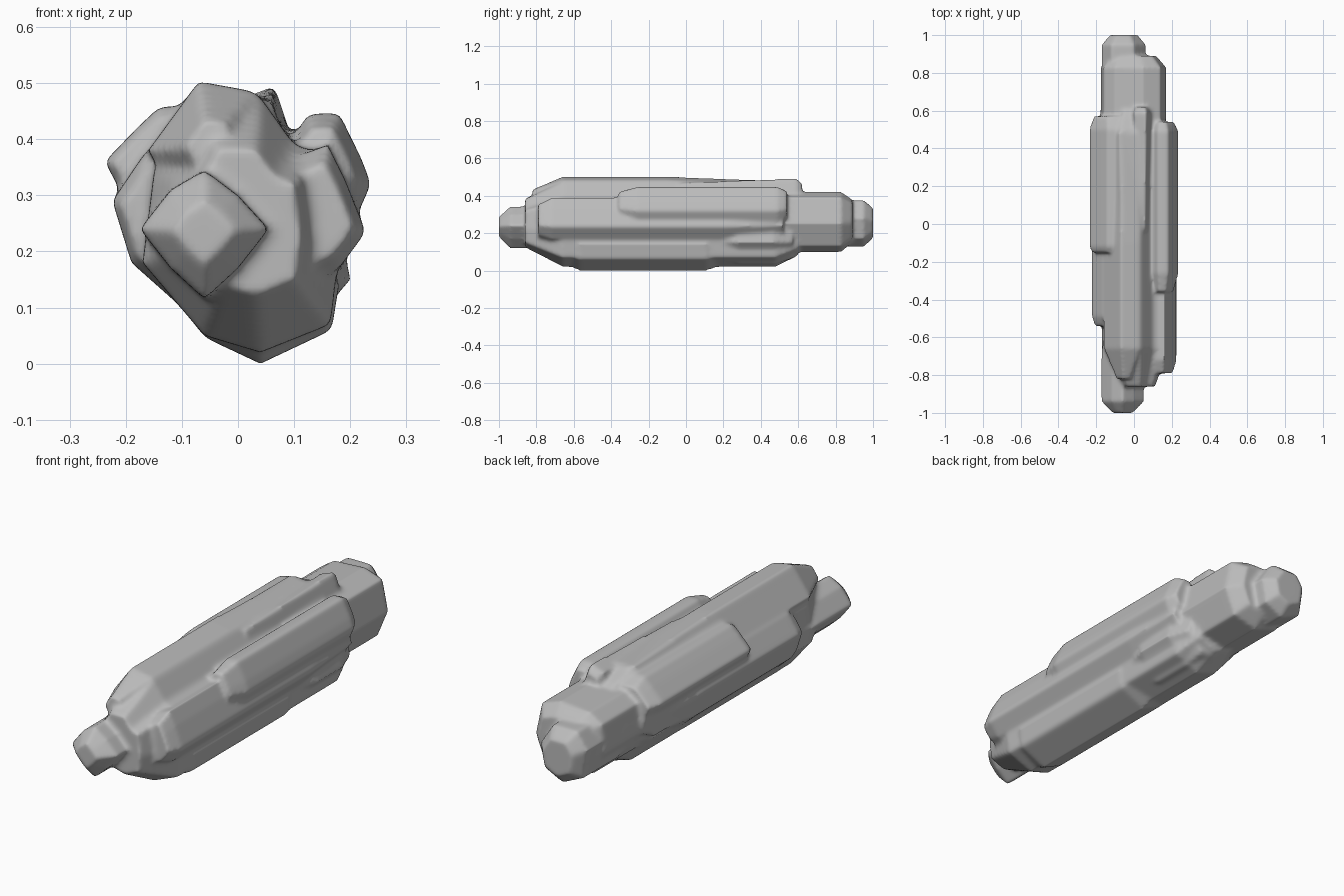
import bpy
import bmesh
from mathutils import Vector

default = bpy.data.objects.get("Cube")
if default:
    bpy.data.objects.remove(default, do_unlink=True)

# Single plain grey
grey = bpy.data.materials.new("plain grey")
grey.use_nodes = True
color = (0.5, 0.5, 0.5, 1)
grey.diffuse_color = color
grey.node_tree.nodes["Principled BSDF"].inputs["Base Color"].default_value = color

bm = bmesh.new()


def add_lobe(outline, front, back, front_taper, back_taper):
    """Extrude an x-z outline along y; each taper is (length, end scale)."""
    points = [Vector((x, 0, z)) for x, z in outline]
    centre = sum(points, Vector()) / len(points)
    stations = [
        (front, front_taper[1]),
        (front + front_taper[0], 1),
        (back - back_taper[0], 1),
        (back, back_taper[1]),
    ]
    rings = []
    for y, scale in stations:
        ring = []
        for point in points:
            position = centre + (point - centre) * scale
            position.y = y
            ring.append(bm.verts.new(position))
        rings.append(ring)
    faces = [bm.faces.new(rings[0]), bm.faces.new(rings[-1][::-1])]
    for near, far in zip(rings, rings[1:]):
        for i in range(len(near)):
            faces.append(bm.faces.new((near[i - 1], near[i], far[i], far[i - 1])))
    bmesh.ops.recalc_face_normals(bm, faces=faces)


# Main core and its sloping shoulder
core = [(-.08, .48), (.04, .475), (.1, .39), (.16, .37), (.18, .2), (.165, .07),
        (.04, .02), (-.06, .05), (-.17, .18), (-.15, .34)]
add_lobe(core, front=-.86, back=.6, front_taper=(.2, .57), back_taper=(.12, .75))

# Rounded knob at the front
knob = [(-.175, .24), (-.12, .31), (-.06, .345), (0, .3),
        (.055, .24), (0, .17), (-.06, .115), (-.12, .17)]
add_lobe(knob, front=-1, back=-.6, front_taper=(.06, .5), back_taper=(.1, .9))

# Long lobes along the left side of the model
left_middle = [(.05, .35), (.16, .39), (.19, .33), (.228, .235), (.18, .17), (.05, .1)]
add_lobe(left_middle, front=-.79, back=.52, front_taper=(.07, .75), back_taper=(.3, .8))
left_upper = [(.03, .4), (.09, .39), (.125, .445), (.18, .447), (.22, .365),
              (.237, .32), (.21, .26), (.05, .22)]
add_lobe(left_upper, front=-.36, back=.54, front_taper=(.1, .7), back_taper=(.05, .75))

# Top ridge and the shorter ridge behind it
ridge = [(-.16, .38), (-.07, .503), (.03, .485), (.04, .3), (-.1, .28)]
add_lobe(ridge, front=-.82, back=.5, front_taper=(.16, .4), back_taper=(.6, .8))
rear_ridge = [(0, .47), (.065, .495), (.09, .42), (.07, .3), (-.02, .3)]
add_lobe(rear_ridge, front=-.03, back=.62, front_taper=(.6, .75), back_taper=(.03, .75))

# Long lobes along the right side of the model
right_upper = [(-.238, .36), (-.18, .42), (-.14, .458), (-.05, .46), (-.05, .2),
               (-.19, .2), (-.21, .31)]
add_lobe(right_upper, front=-.15, back=.57, front_taper=(.03, .85), back_taper=(.07, .75))
right_lower = [(-.224, .29), (-.17, .37), (-.05, .3), (-.1, .1), (-.19, .18)]
add_lobe(right_lower, front=-.54, back=.4, front_taper=(.05, .8), back_taper=(.2, .8))

# Belly lobes underneath
belly = [(.04, 0), (.167, .06), (.18, .14), (.04, .25), (-.12, .13), (-.06, .047)]
add_lobe(belly, front=-.68, back=.27, front_taper=(.11, .55), back_taper=(.16, .5))
rear_belly = [(0, .035), (.1, .035), (.2, .15), (.18, .25), (0, .3), (-.13, .15)]
add_lobe(rear_belly, front=.18, back=.57, front_taper=(.1, .8), back_taper=(.1, .75))

# Stepped rear block and the tail, which is flush with it on the right side
rear_block = [(-.1, .41), (.05, .42), (.14, .39), (.17, .25), (.12, .13),
              (0, .1), (-.12, .14), (-.178, .25), (-.16, .37)]
add_lobe(rear_block, front=.3, back=.89, front_taper=(.1, .9), back_taper=(.06, .72))
tail = [(-.17, .3), (-.12, .375), (0, .375), (.062, .28), (.04, .17),
        (-.05, .125), (-.15, .17)]
add_lobe(tail, front=.6, back=1, front_taper=(.1, .9), back_taper=(.05, .65))

mesh = bpy.data.meshes.new("lumpy_bundle")
bm.to_mesh(mesh)
bm.free()
mesh.materials.append(grey)
bundle = bpy.data.objects.new("lumpy_bundle", mesh)
bpy.context.collection.objects.link(bundle)

# Fuse the lobes into one skin and soften the joins
fuse = bundle.modifiers.new("fuse lobes", "REMESH")
fuse.mode = "VOXEL"
fuse.voxel_size = 0.01
fuse.use_smooth_shade = True
soften = bundle.modifiers.new("soften joins", "SMOOTH")
soften.factor = 0.5
soften.iterations = 7

bpy.context.view_layer.objects.active = bundle
bundle.select_set(True)
bpy.ops.object.shade_smooth()
